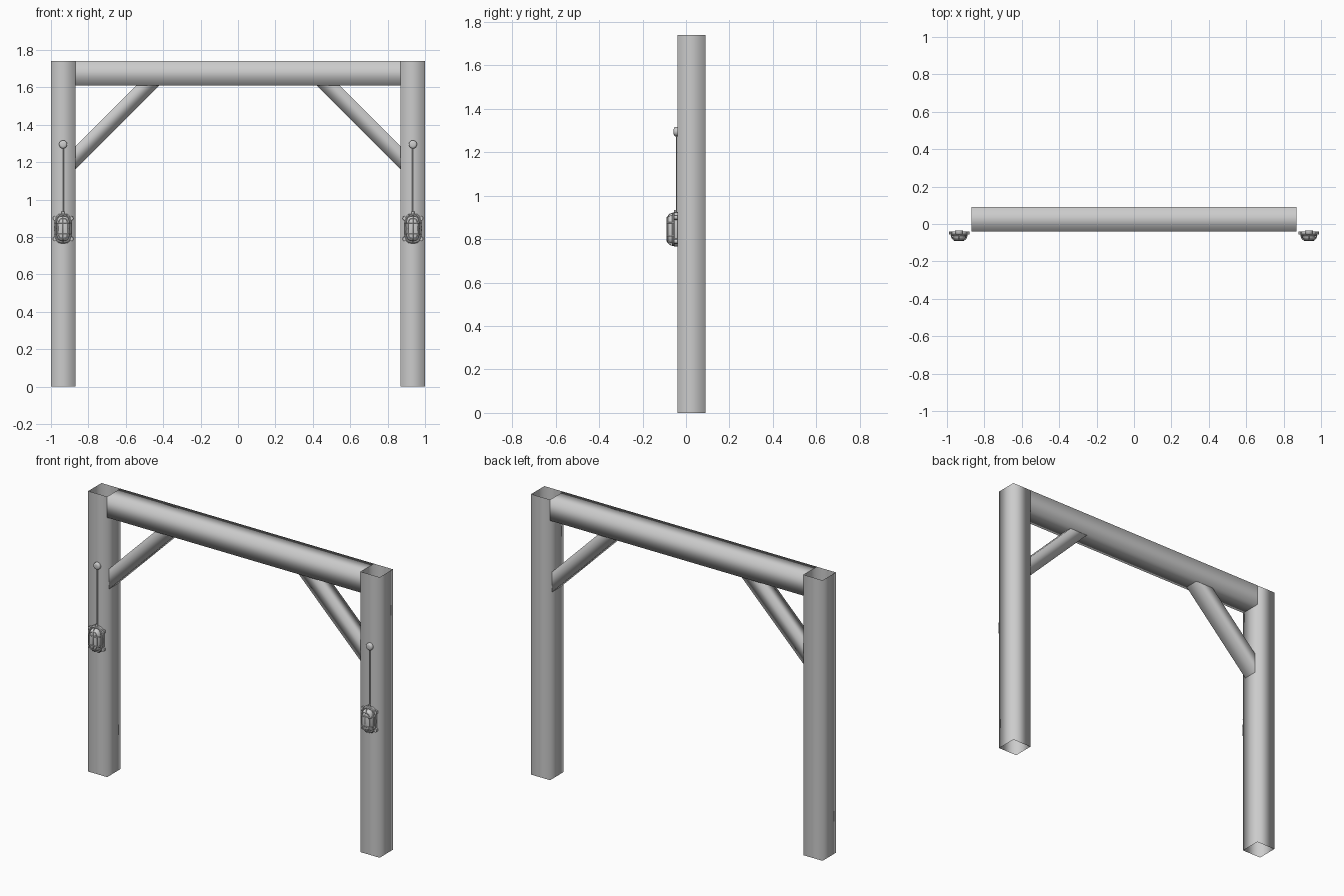
import bpy
from math import cos, sin, pi, copysign

if "Cube" in bpy.data.objects:
    bpy.data.objects.remove(bpy.data.objects["Cube"])


def make(name, verts, faces, angle=None):
    me = bpy.data.meshes.new(name)
    me.from_pydata(verts, [], faces)
    me.update()
    ob = bpy.data.objects.new(name, me)
    bpy.context.collection.objects.link(ob)
    bpy.ops.object.select_all(action='DESELECT')
    ob.select_set(True)
    bpy.context.view_layer.objects.active = ob
    bpy.ops.object.mode_set(mode='EDIT')
    bpy.ops.mesh.select_all(action='SELECT')
    bpy.ops.mesh.normals_make_consistent(inside=False)
    bpy.ops.object.mode_set(mode='OBJECT')
    if angle is None:
        bpy.ops.object.shade_smooth()
    else:
        bpy.ops.object.shade_smooth_by_angle(angle=angle)
    return ob


def loft(name, rings, cap_end=False, angle=None):
    n = len(rings[0])
    verts = [p for r in rings for p in r]
    faces = [(k * n + i, k * n + (i + 1) % n, (k + 1) * n + (i + 1) % n, (k + 1) * n + i)
             for k in range(len(rings) - 1) for i in range(n)]
    if cap_end:
        faces.append(tuple(range((len(rings) - 1) * n, len(rings) * n)))
    return make(name, verts, faces, angle)


def oval(cx, cz, hx, hz, y, n=20, p=0.65):
    # rounded-rectangle outline facing the front
    f = lambda v: copysign(abs(v) ** p, v)
    return [(cx + hx * f(cos(2 * pi * i / n)), y, cz + hz * f(sin(2 * pi * i / n)))
            for i in range(n)]


def wire(name, pts, r=0.003, cyclic=False):
    cu = bpy.data.curves.new(name, 'CURVE')
    cu.dimensions = '3D'
    cu.bevel_depth = r
    cu.bevel_resolution = 1
    cu.use_fill_caps = True
    sp = cu.splines.new('POLY')
    sp.points.add(len(pts) - 1)
    for q, p in zip(sp.points, pts):
        q.co = (*p, 1)
    sp.use_cyclic_u = cyclic
    ob = bpy.data.objects.new(name, cu)
    bpy.context.collection.objects.link(ob)


Y0, Y1 = -0.04, 0.09      # timber depth
XI, XO, TOP, LOW = 0.87, 1.0, 1.74, 1.61

# Cross beam, an open-ended square tube
loft("cross_beam", [[(x, Y0, LOW), (x, Y1, LOW), (x, Y1, TOP), (x, Y0, TOP)] for x in (-XI, XI)])

for s, side in ((-1, "left"), (1, "right")):
    # Post, an open-ended square tube
    loft(side + "_post", [[(s * XI, Y0, z), (s * XO, Y0, z), (s * XO, Y1, z), (s * XI, Y1, z)]
                          for z in (0, TOP)])
    # Diagonal brace with mitred ends
    b0, b1 = -0.02, 0.07
    loft(side + "_brace", [
        [(s * XI, b0, 1.16), (s * XI, b1, 1.16), (s * XI, b1, 1.285), (s * XI, b0, 1.285)],
        [(s * .42, b0, LOW), (s * .42, b1, LOW), (s * .545, b1, LOW), (s * .545, b0, LOW)]])

    cx, cz = s * 0.935, 0.845
    # Lamp back plate
    loft(side + "_lamp_base", [oval(cx, cz, hx, hz, y) for hx, hz, y in
         ((.048, .080, Y0), (.048, .080, -.053), (.044, .076, -.057), (.036, .066, -.057))],
         True, 0.6)
    # Lamp glass
    loft(side + "_lamp_glass", [oval(cx, cz, hx, hz, y) for hx, hz, y in
         ((.037, .067, -.055), (.036, .066, -.070), (.030, .059, -.081), (.020, .046, -.086))],
         True, 0.9)
    # Guard: two rings and crossing bars
    wire(side + "_guard_outer_ring", oval(cx, cz, .042, .074, -.060), .004, True)
    wire(side + "_guard_front_ring", oval(cx, cz, .027, .055, -.086), .003, True)
    for k, dz in enumerate((-.03, .03)):
        wire(f"{side}_guard_cross_bar_{k}",
             [(cx + a, y, cz + dz) for a, y in ((-.043, -.057), (-.038, -.075), (-.026, -.087),
              (.026, -.087), (.038, -.075), (.043, -.057))])
    wire(side + "_guard_long_bar",
         [(cx, y, cz + a) for a, y in ((-.075, -.057), (-.070, -.074), (-.054, -.088),
          (.054, -.088), (.070, -.074), (.075, -.057))])
    # Fixing lugs around the plate
    for k, (dx, dz) in enumerate(((-1, -1), (-1, 1), (1, -1), (1, 1))):
        lx, lz = cx + dx * .046, cz + dz * .055
        loft(f"{side}_lug_{k}", [oval(lx, lz, .009, .012, y, 8, 1) for y in (Y0, -.056)], True, 0.6)
    # Cable gland, cable and domed junction knob
    wire(side + "_gland", [(cx, -.049, .915), (cx, -.049, .935)], .008)
    wire(side + "_cable", [(cx, -.044, .93), (cx, -.044, 1.28)], .0035)
    loft(side + "_junction_knob", [oval(cx, 1.295, r, r, y, 16, 1) for r, y in
         ((.022, -.036), (.022, -.050), (.018, -.055), (.010, -.057))], True, 0.7)
